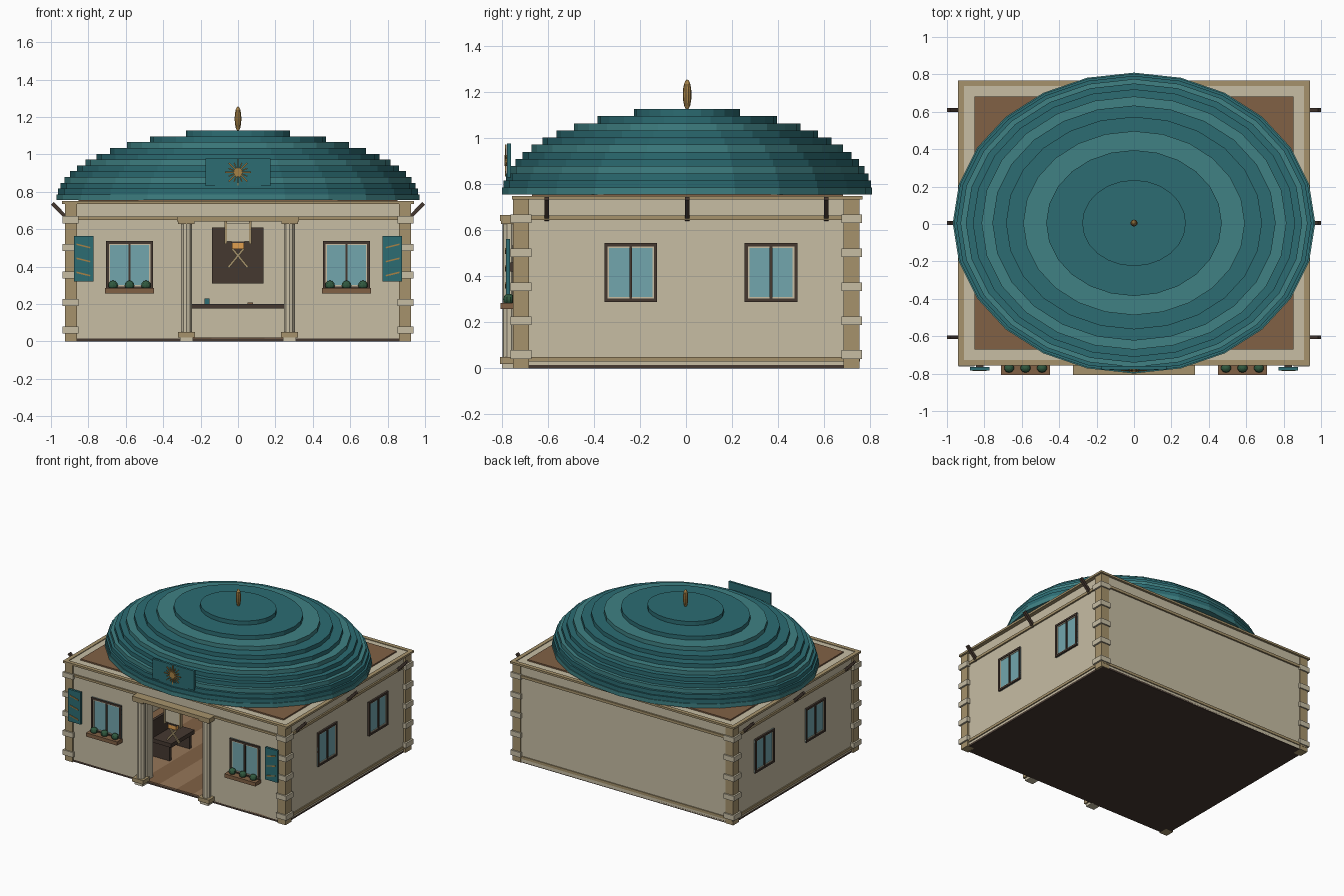
import bpy, math
from mathutils import Vector, Matrix

if "Cube" in bpy.data.objects:
    bpy.data.objects.remove(bpy.data.objects["Cube"])

def mat(name, r, g, b):
    m = bpy.data.materials.new(name)
    m.diffuse_color = (r, g, b, 1)
    m.use_nodes = True
    m.node_tree.nodes["Principled BSDF"].inputs["Base Color"].default_value = m.diffuse_color
    return m

CREAM = mat("cream_stone", .57, .51, .37)
TAN = mat("tan_stone", .38, .29, .15)
TEAL = mat("teal", .025, .15, .17)
TEAL2 = mat("light_teal", .05, .22, .23)
WOOD = mat("wood", .22, .12, .06)
WOOD2 = mat("wood_light", .30, .18, .10)
DARK = mat("dark_wood", .06, .04, .03)
GLASS = mat("glass", .17, .38, .42)
GOLD = mat("gold", .38, .22, .06)
GREEN = mat("leaf", .03, .10, .05)
ORANGE = mat("lamp_orange", .75, .35, .08)

def finish(name, m):
    o = bpy.context.object
    o.name = name
    o.data.materials.append(m)
    return o

def box(name, x0, x1, y0, y1, z0, z1, m):
    bpy.ops.mesh.primitive_cube_add(size=1)
    o = finish(name, m)
    o.location = ((x0 + x1) / 2, (y0 + y1) / 2, (z0 + z1) / 2)
    o.scale = (abs(x1 - x0), y1 - y0, z1 - z0)
    return o

def pair(name, x0, x1, *rest):
    box(name + "_right", x0, x1, *rest)
    box(name + "_left", -x1, -x0, *rest)

def bar(name, a, b, w, m):
    a, b = Vector(a), Vector(b)
    o = box(name, 0, w, 0, w, 0, (b - a).length, m)
    o.rotation_euler = (b - a).to_track_quat('Z', 'Y').to_euler()
    o.location = (a + b) / 2
    return o

def cyl(name, loc, r, h, n, m):
    bpy.ops.mesh.primitive_cylinder_add(vertices=n, radius=r, depth=h, location=loc)
    return finish(name, m)

def ball(name, loc, s, m):
    bpy.ops.mesh.primitive_uv_sphere_add(segments=10, ring_count=8, radius=1, location=loc)
    o = finish(name, m)
    o.scale = s
    return o

def band(name, x, y0, y1, t, z0, z1, m):
    # rectangular ring around the side and back walls
    pair(name + "_side", x - t, x, y0, y1, z0, z1, m)
    box(name + "_back", -x + t, x - t, y1 - t, y1, z0, z1, m)
    return box

# floor, planks and walls with the door opening
box("floor_slab", -.91, .91, -.74, .75, 0, .015, DARK)
for i in range(12):
    x = -.85 + i * 1.7 / 12
    box("floor_plank", x, x + 1.7 / 12, -.74, .68, .015, .022, (WOOD, WOOD2)[i % 2])
pair("side_wall", .85, .91, -.74, .75, .005, .745, CREAM)
box("back_wall", -.85, .85, .68, .75, .005, .745, CREAM)
pair("front_wall", .245, .85, -.74, -.67, .005, .745, CREAM)
box("door_header", -.245, .245, -.74, -.67, .645, .745, CREAM)

# mouldings, cornice and flat roof
band("base_moulding", .918, -.74, .757, .02, .03, .05, TAN)
band("upper_moulding", .922, -.75, .762, .025, .645, .665, TAN)
band("cornice", .94, -.757, .767, .03, .735, .75, TAN)
box("upper_moulding_front", -.9, .9, -.75, -.735, .65, .667, TAN)
box("cornice_front", -.94, .94, -.757, -.727, .735, .75, TAN)
box("roof_slab", -.852, .852, -.67, .682, .72, .755, WOOD)

# corner posts with quoin blocks
for y in (-.717, .717 + .003):
    pair("corner_post", .86, .925, y - .035, y + .035, 0, .735, TAN)
    for k in range(5):
        z = .06 + k * .1475
        pair("quoin", .852, .938, y - .045, y + .045, z - .019, z + .019, CREAM)

# stepped oval dome with every third tier lighter
N, Z0, STEP = 12, .755, .031
for i in range(N):
    r = .97 * math.sqrt(1 - ((i + .5) / N) ** 2)
    o = cyl("dome_tier", (0, .005, Z0 + (i + .5) * STEP), r, STEP, 24,
            TEAL2 if i % 3 == 0 else TEAL)
    o.scale.y = .805 / .97
    o.rotation_euler.z = 0
ball("finial", (0, .005, 1.19), (.019, .019, .066), GOLD)

# sun plaque
box("plaque", -.175, .175, -.777, -.76, .83, .978, TEAL)
o = cyl("sun_disc", (0, -.783, .904), .024, .014, 12, GOLD)
o.rotation_euler.x = math.pi / 2
for k in range(16):
    a = k * math.pi / 8
    d = Vector((math.cos(a), 0, math.sin(a)))
    c = Vector((0, -.783, .904))
    bar("sun_ray", c + d * .02, c + d * (.07 if k % 2 == 0 else .055), .006, GOLD)

# doorway columns and lintel
for s in (-1, 1):
    cyl("column", (s * .275, -.768, .345), .03, .6, 10, CREAM)
pair("column_base", .23, .322, -.808, -.73, .02, .05, TAN)
pair("column_foot", .24, .31, -.80, -.735, 0, .02, CREAM)
pair("column_capital", .232, .32, -.805, -.735, .628, .642, TAN)
box("lintel", -.325, .325, -.808, -.735, .64, .667, TAN)

# windows: build on a wall frame given by centre, along and outward vectors
def window(c, u, n, w=.25, h=.255):
    M = Matrix((u, n, (0, 0, 1))).transposed()
    def part(name, a0, a1, z0, z1, d, m):
        o = box(name, a0, a1, -.015, d, z0, z1, m)
        o.location = Vector(c) + M @ o.location
        if abs(u[0]) < .5:
            o.rotation_euler.z = math.pi / 2
    part("window_glass", -w / 2, w / 2, -h / 2, h / 2, .004, GLASS)
    for s in (-1, 1):
        e, f = s * (w / 2 - .007), s * (h / 2 - .007)
        part("window_stile", e - .007, e + .007, -h / 2, h / 2, .014, DARK)
        part("window_rail", -w / 2, w / 2, f - .007, f + .007, .014, DARK)
        g = s * (w / 2 - .017)
        part("window_inner_trim", g - .004, g + .004, -h / 2, h / 2, .008, CREAM)
        k = s * (h / 2 - .017)
        part("window_inner_trim", -w / 2, w / 2, k - .004, k + .004, .008, CREAM)
    part("window_mullion", -.006, .006, -h / 2, h / 2, .012, DARK)

for s in (-1, 1):
    window((s * .58, -.74, .408), (1, 0, 0), (0, -1, 0))
    for y in (-.24, .37):
        window((s * .91, y, .417), (0, 1, 0), (s, 0, 0), .23)
    # flower box
    box("flower_box", s * .58 - .13, s * .58 + .13, -.807, -.735, .257, .285, WOOD)
    for d in (-.088, 0, .088):
        ball("bush", (s * .58 + d, -.77, .3), (.027, .025, .025), GREEN)
    # shutter with slanted gold slats
    box("shutter", s * .825 - .052, s * .825 + .052, -.782, -.765, .32, .563, TEAL)
    box("shutter_hinge", s * .825 - .02, s * .825 + .02, -.768, -.735, .42, .46, DARK)
    for z in (.36, .435, .51):
        bar("shutter_slat", (s * .863, -.783, z + .009), (s * .79, -.783, z - .009), .008, GOLD)
    # eave struts
    for y in (-.605, .005, .61):
        bar("eave_strut", (s * .905, y, .648), (s * .992, y, .738), .02, DARK)

# hanging sign and lamp in the doorway
box("hanging_sign", -.065, .065, -.785, -.77, .535, .63, CREAM)
pair("sign_edge", .06, .072, -.79, -.765, .52, .64, TAN)
box("lamp", -.033, .033, -.79, -.76, .495, .525, ORANGE)
box("lamp_cap", -.036, .036, -.793, -.757, .525, .535, DARK)
for s in (-1, 1):
    bar("crossed_stick", (s * .052, -.775, .395), (-s * .03, -.775, .495), .012, TAN)

# interior furniture
box("wall_panel", -.14, .135, .655, .68, .31, .61, DARK)
box("counter_top", -.5, .5, .3, .5, .175, .2, DARK)
box("counter_body", -.48, .48, .32, .48, .022, .175, CREAM)
box("ink_block", -.18, -.152, .37, .4, .2, .23, TEAL)
box("small_tray", .05, .08, .37, .4, .2, .208, WOOD)
pair("bench_seat", .28, .46, -.4, -.12, .13, .16, DARK)
pair("bench_back", .44, .46, -.4, -.12, .16, .29, DARK)
for y in (-.38, -.14):
    pair("bench_leg", .3, .44, y - .012, y + .012, .022, .13, DARK)
